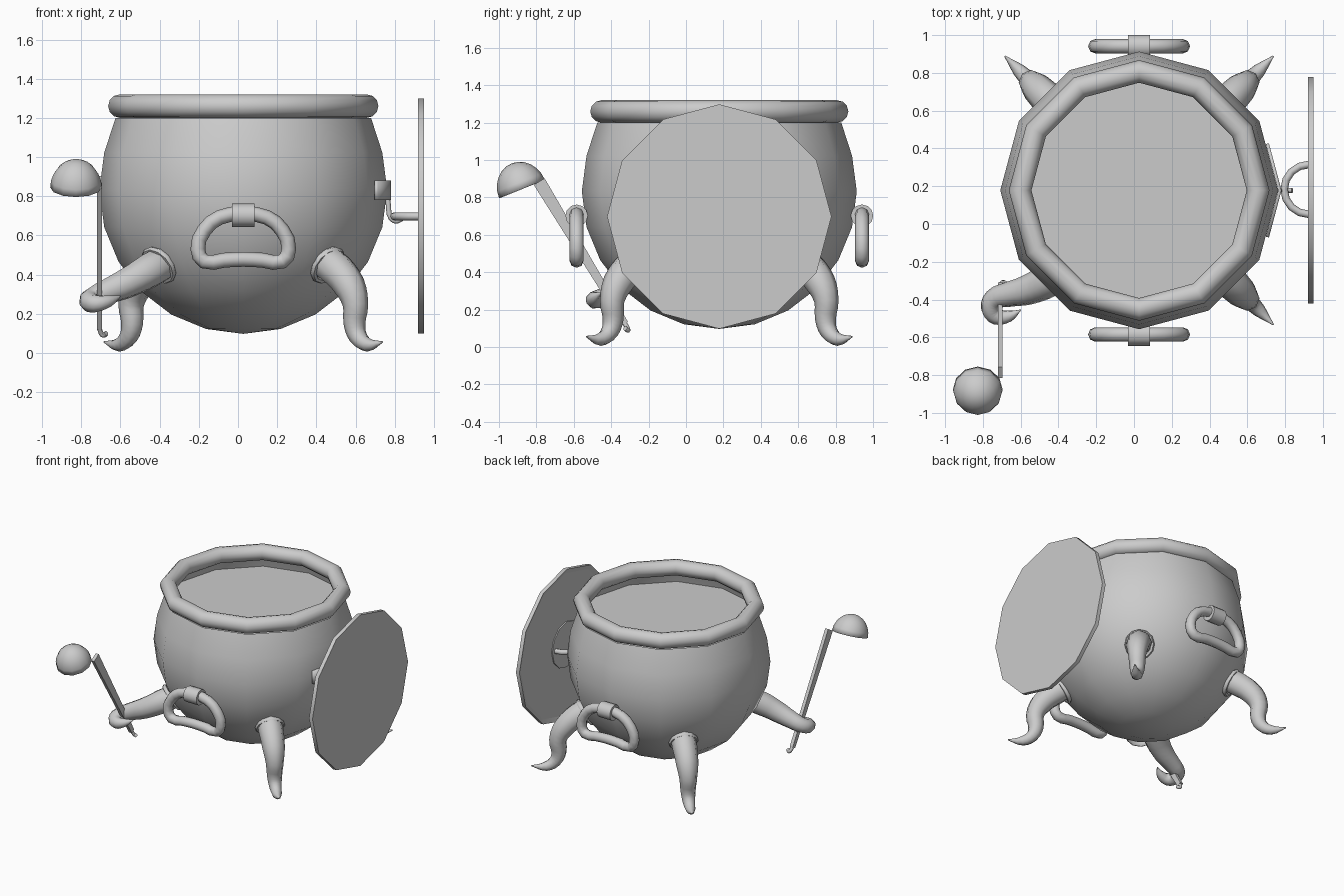
import bpy, bmesh
from math import radians, sin, cos, pi
from mathutils import Vector, Matrix

if "Cube" in bpy.data.objects:
    bpy.data.objects.remove(bpy.data.objects["Cube"])

CX, CY, CZ, R = 0.027, 0.178, 0.832, 0.735   # belly centre and radius


def finish(obj, name, angle=45):
    obj.name = name
    bpy.ops.object.select_all(action='DESELECT')
    obj.select_set(True)
    bpy.context.view_layer.objects.active = obj
    bpy.ops.object.shade_smooth_by_angle(angle=radians(angle))
    return obj


def from_bmesh(bm, name, angle=45):
    mesh = bpy.data.meshes.new(name)
    bm.to_mesh(mesh)
    bm.free()
    obj = bpy.data.objects.new(name, mesh)
    bpy.context.collection.objects.link(obj)
    return finish(obj, name, angle)


def tube(name, pts, radii, cyclic=False, steps=3, sides=2):
    """Round tube through points, with one radius per point."""
    cu = bpy.data.curves.new(name, 'CURVE')
    cu.dimensions = '3D'
    cu.bevel_depth = 1.0
    cu.bevel_resolution = sides
    cu.resolution_u = steps
    cu.use_fill_caps = not cyclic
    sp = cu.splines.new('BEZIER')
    sp.bezier_points.add(len(pts) - 1)
    sp.use_cyclic_u = cyclic
    for bp, p, r in zip(sp.bezier_points, pts, radii):
        bp.co = p
        bp.radius = r
        bp.handle_left_type = bp.handle_right_type = 'AUTO'
    obj = bpy.data.objects.new(name, cu)
    bpy.context.collection.objects.link(obj)
    bpy.ops.object.select_all(action='DESELECT')
    obj.select_set(True)
    bpy.context.view_layer.objects.active = obj
    bpy.ops.object.convert(target='MESH')
    return finish(bpy.context.object, name, 60)


def torus(name, loc, major, minor, rot=(0, 0, 0), n=12, m=8):
    bpy.ops.mesh.primitive_torus_add(location=loc, rotation=rot, major_radius=major,
                                     minor_radius=minor, major_segments=n, minor_segments=m)
    return finish(bpy.context.object, name, 60)


def cylinder(name, loc, r, depth, rot=(0, 0, 0), n=12):
    bpy.ops.mesh.primitive_cylinder_add(location=loc, rotation=rot, radius=r, depth=depth, vertices=n)
    return finish(bpy.context.object, name, 40)


# Pot belly: twelve-sided sphere with its top removed, slightly wide at the mouth
bm = bmesh.new()
bmesh.ops.create_uvsphere(bm, u_segments=12, v_segments=12, radius=R)
bmesh.ops.delete(bm, geom=[v for v in bm.verts if v.co.z > 0.4], context='VERTS')
for v in bm.verts:
    if v.co.z > 0.3:
        v.co.x *= 1.025
        v.co.y *= 1.025
bmesh.ops.translate(bm, verts=bm.verts, vec=(CX, CY, CZ))
from_bmesh(bm, 'pot_belly')

# Rim and liquid surface
torus('pot_rim', (CX, CY, 1.26), 0.63, 0.06, m=12)
bm = bmesh.new()
bmesh.ops.create_circle(bm, cap_ends=True, segments=12, radius=0.675,
                        matrix=Matrix.Translation((CX, CY, 1.125)) @ Matrix.Rotation(0, 4, 'Z'))
from_bmesh(bm, 'liquid')

# Standing legs: (distance from the pot axis, height, radius)
leg = [(0.58, 0.475, 0.09), (0.665, 0.43, 0.092), (0.765, 0.343, 0.082), (0.81, 0.245, 0.065),
       (0.803, 0.15, 0.056), (0.83, 0.08, 0.047), (0.90, 0.042, 0.036), (1.005, 0.056, 0.004)]
for label, deg in (('front_right', -45), ('back_right', 45), ('back_left', 135), ('front_left', 225)):
    a = radians(deg)
    c, s = cos(a), sin(a)
    # collar lying on the belly
    n = Vector((c * 0.62, s * 0.62, -0.39)).normalized()
    torus('leg_collar_' + label, Vector((CX, CY, CZ)) + n * 0.722, 0.093, 0.016,
          n.to_track_quat('Z', 'Y').to_euler(), m=6)
    if label != 'front_left':
        tube('leg_' + label, [(CX + r * c, CY + r * s, z) for r, z, _ in leg], [p[2] for p in leg])

# Raised leg, its foot curled around the ladle
tube('raised_leg',
     [(-0.38, -0.23, 0.46), (-0.46, -0.30, 0.415), (-0.57, -0.352, 0.355), (-0.67, -0.375, 0.312),
      (-0.74, -0.40, 0.28), (-0.758, -0.45, 0.262), (-0.725, -0.49, 0.252), (-0.66, -0.487, 0.265),
      (-0.60, -0.455, 0.29)],
     [0.09, 0.092, 0.08, 0.067, 0.058, 0.053, 0.047, 0.032, 0.003])

# Side handles hanging in clips, front and back
half = [(0.12, 0.692), (0.2, 0.625), (0.232, 0.53), (0.2, 0.467), (0.1, 0.473)]
ring = [(0, 0.71)] + half + [(0, 0.478)] + [(-x, z) for x, z in reversed(half)]
for label, sgn in (('front', -1), ('back', 1)):
    y = CY + sgn * 0.763
    tube('handle_' + label, [(CX + x, y, z) for x, z in ring], [0.038] * len(ring), True, 2)
    cylinder('handle_clip_' + label, (CX, y, 0.702), 0.06, 0.115, (0, pi / 2, 0))

# Lid hung on the right side: inner face set in behind a narrow edge
lid = cylinder('lid', (0.935, CY, 0.698), 0.6, 0.03, (0, pi / 2, 0))
bm = bmesh.new()
bm.from_mesh(lid.data)
bm.faces.ensure_lookup_table()
inner = [f for f in bm.faces if f.normal.z < -0.9]
bmesh.ops.inset_region(bm, faces=inner, thickness=0.035)
bmesh.ops.translate(bm, verts=inner[0].verts, vec=(0, 0, 0.012))
bm.to_mesh(lid.data)
bm.free()
finish(lid, 'lid', 40)

# Boss and loop on the inner face of the lid
cylinder('lid_boss', (0.931, CY, 0.698), 0.18, 0.014, (0, pi / 2, 0))
arc = [radians(90 + 22.5 * i) for i in range(9)]
tube('lid_loop', [(0.927 + 0.132 * cos(a), CY + 0.005 + 0.132 * sin(a), 0.697) for a in arc],
     [0.02] * 9, steps=1)

# Bent plate and hook that carry the lid
bm = bmesh.new()
verts = [[bm.verts.new((CX + x, CY + y, z)) for z in (0.78, 0.88)]
         for x, y in ((0.67, -0.245), (0.736, 0), (0.67, 0.245))]
for a, b in zip(verts, verts[1:]):
    bm.faces.new((a[0], b[0], b[1], a[1]))
plate = from_bmesh(bm, 'hook_plate', 20)
mod = plate.modifiers.new('thickness', 'SOLIDIFY')
mod.thickness = 0.018
mod.offset = 1
tube('lid_hook', [(0.765, CY, 0.82), (0.768, CY, 0.75), (0.78, CY, 0.69), (0.805, CY, 0.673),
                  (0.838, CY, 0.685)], [0.013] * 5)

# Ladle: tapered strip handle, end hook and upturned bowl
low, top = Vector((-0.708, -0.325, 0.125)), Vector((-0.708, -0.785, 0.885))
d = top - low
bm = bmesh.new()
bmesh.ops.create_cube(bm, size=1)
for v in bm.verts:
    width = 0.068 if v.co.z > 0 else 0.035
    v.co = Vector((v.co.x * 0.026, v.co.y * width, v.co.z * d.length))
turn = Vector((0, 0, 1)).rotation_difference(d).to_matrix().to_4x4()
bmesh.ops.transform(bm, verts=bm.verts, matrix=Matrix.Translation((low + top) / 2) @ turn)
from_bmesh(bm, 'ladle_handle', 30)
tube('ladle_end_hook', [(-0.708, -0.335, 0.14), (-0.703, -0.318, 0.11), (-0.688, -0.31, 0.09),
                        (-0.672, -0.325, 0.10)], [0.013] * 4)
bm = bmesh.new()
bmesh.ops.create_uvsphere(bm, u_segments=12, v_segments=12, radius=0.132)
bmesh.ops.delete(bm, geom=[v for v in bm.verts if v.co.z < -0.01], context='VERTS')
bmesh.ops.scale(bm, verts=bm.verts, vec=(1, 1, 1.12))
bmesh.ops.transform(bm, verts=bm.verts, matrix=Matrix.Translation((-0.827, -0.877, 0.845))
                    @ Matrix.Rotation(radians(22), 4, 'X'))
bowl = from_bmesh(bm, 'ladle_bowl')
mod = bowl.modifiers.new('thickness', 'SOLIDIFY')
mod.thickness = 0.006
